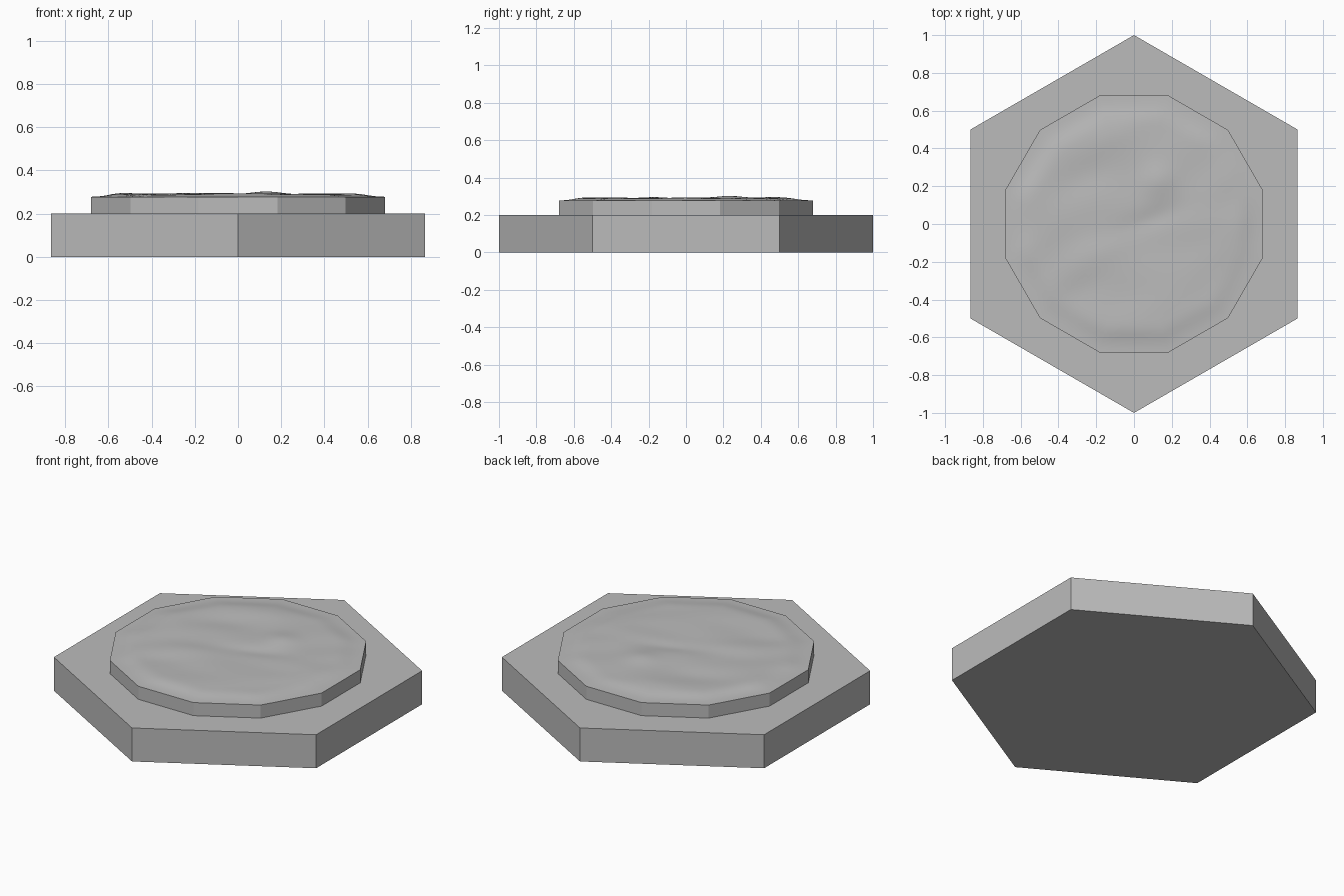
import bpy, bmesh, math
from mathutils import Vector

if "Cube" in bpy.data.objects:
    bpy.data.objects.remove(bpy.data.objects["Cube"])

# One plain grey material
grey = bpy.data.materials.new("grey_stone")
grey.use_nodes = True
grey.diffuse_color = (0.5, 0.5, 0.5, 1)
grey.node_tree.nodes["Principled BSDF"].inputs["Base Color"].default_value = (0.5, 0.5, 0.5, 1)


def make_object(name, bm):
    bmesh.ops.recalc_face_normals(bm, faces=bm.faces)
    mesh = bpy.data.meshes.new(name)
    bm.to_mesh(mesh)
    bm.free()
    mesh.materials.append(grey)
    obj = bpy.data.objects.new(name, mesh)
    bpy.context.collection.objects.link(obj)
    return obj


def polygon(sides, radius, offset):
    angles = [offset + math.tau * i / sides for i in range(sides)]
    return [Vector((radius * math.cos(a), radius * math.sin(a), 0)) for a in angles]


# Hexagonal base with a corner facing front
bm = bmesh.new()
base = bm.faces.new([bm.verts.new(p) for p in polygon(6, 1, math.pi / 2)])
wall = bmesh.ops.extrude_face_region(bm, geom=[base])["geom"]
bmesh.ops.translate(bm, vec=(0, 0, 0.2), verts=[v for v in wall if isinstance(v, bmesh.types.BMVert)])
make_object("hexagon_base", bm)

# Gentle mounds on the raised surface: x, y, height, length, width
MOUNDS = [
    (0.13, 0.23, 0.014, 0.10, 0.09),
    (-0.5, 0.1, 0.006, 0.10, 0.12),
    (-0.2, -0.15, 0.005, 0.18, 0.08),
    (0.1, -0.45, 0.005, 0.20, 0.10),
    (0.4, 0.0, 0.005, 0.16, 0.08),
    (-0.1, 0.48, 0.005, 0.20, 0.08),
    (0.1, 0.03, -0.007, 0.18, 0.06),
    (-0.25, 0.25, -0.004, 0.14, 0.08),
    (-0.3, -0.35, -0.004, 0.15, 0.07),
]
TILT = math.radians(20)


def surface_height(x, y, t):
    rise = 0.012 * min(1, (1 - t) / 0.2)
    for mx, my, height, length, width in MOUNDS:
        dx, dy = x - mx, y - my
        u = dx * math.cos(TILT) + dy * math.sin(TILT)
        v = dy * math.cos(TILT) - dx * math.sin(TILT)
        rise += height * math.exp(-(u / length) ** 2 - (v / width) ** 2)
    ripple = 0.0015 * math.sin(19 * y - 7 * x + 2 * math.sin(6 * x))
    fade = min(1, (1 - t) / 0.15)
    return 0.278 + (rise + ripple) * fade


# Twelve-sided raised slab with an uneven top
RINGS, STEPS = 28, 6
corners = polygon(12, 0.704, math.radians(15))
outline = [a.lerp(b, s / STEPS) for a, b in zip(corners, corners[1:] + corners[:1]) for s in range(STEPS)]
count = len(outline)
bm = bmesh.new()
centre = bm.verts.new((0, 0, surface_height(0, 0, 0)))
rings = []
for r in range(1, RINGS + 1):
    t = r / RINGS
    rings.append([bm.verts.new((p.x * t, p.y * t, surface_height(p.x * t, p.y * t, t))) for p in outline])
rings.append([bm.verts.new((p.x, p.y, 0.2)) for p in outline])
for i in range(count):
    j = (i + 1) % count
    bm.faces.new((centre, rings[0][i], rings[0][j]))
    for inner, outer in zip(rings, rings[1:]):
        bm.faces.new((inner[i], outer[i], outer[j], inner[j]))
slab = make_object("raised_slab", bm)

# Smooth top, crisp side walls
bpy.ops.object.select_all(action="DESELECT")
slab.select_set(True)
bpy.context.view_layer.objects.active = slab
bpy.ops.object.shade_smooth_by_angle(angle=math.radians(25))
